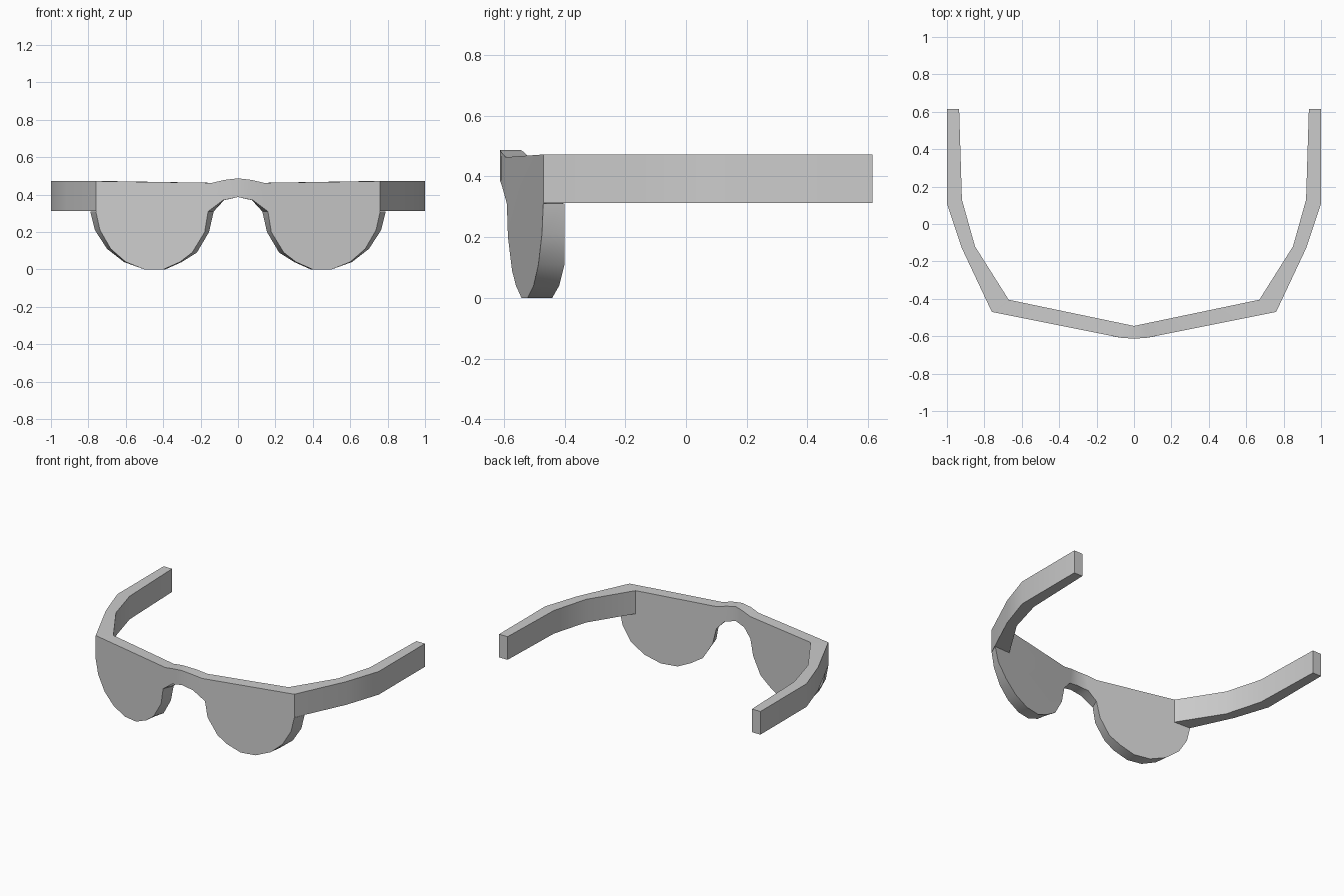
import bpy, bmesh
from math import radians

if "Cube" in bpy.data.objects:
    bpy.data.objects.remove(bpy.data.objects["Cube"])


def finish(name, bm):
    """Weld, turn normals outward, mirror across x = 0 and shade."""
    bmesh.ops.remove_doubles(bm, verts=bm.verts, dist=0.0005)
    bmesh.ops.recalc_face_normals(bm, faces=bm.faces)
    mesh = bpy.data.meshes.new(name)
    bm.to_mesh(mesh)
    bm.free()
    ob = bpy.data.objects.new(name, mesh)
    bpy.context.collection.objects.link(ob)
    mod = ob.modifiers.new("mirror", 'MIRROR')
    mod.merge_threshold = 0.001
    bpy.ops.object.select_all(action='DESELECT')
    ob.select_set(True)
    bpy.context.view_layer.objects.active = ob
    bpy.ops.object.shade_smooth_by_angle(angle=radians(30))
    return ob


# Front and back surfaces of the lens panel in plan
def y_front(x):
    return -0.59 + 0.2 * (x - 0.16) if x > 0.13 else -0.613 + 1.0 * x * x


def y_back(x):
    return min(-0.545 + 0.209 * x, -0.40)


# Lens panel and bridge: half outline as (front x, back x, z), from the
# top centre to the nose, round the lens and up to the hinge
top = [(0, 0, 0.487), (0.07, 0.06, 0.479), (0.14, 0.13, 0.463)]
nose = [(0, 0, 0.387), (0.08, 0.075, 0.37), (0.16, 0.13, 0.31)]
lens = [(0.178, 0.155, 0.2), (0.245, 0.22, 0.09), (0.31, 0.30, 0.04),
        (0.40, 0.39, 0), (0.50, 0.50, 0), (0.60, 0.61, 0.04),
        (0.68, 0.70, 0.11), (0.738, 0.765, 0.21), (0.76, 0.79, 0.31),
        (0.76, 0.67, 0.31), (0.76, 0.67, 0.472)]

bm = bmesh.new()


def pair(p):
    fx, bx, z = p
    return (bm.verts.new((fx, y_front(fx), z)),
            bm.verts.new((bx, y_back(bx), z)))


T, N, L = ([pair(p) for p in pts] for pts in (top, nose, lens))
for side in (0, 1):
    for i in range(2):
        bm.faces.new([T[i][side], T[i + 1][side], N[i + 1][side], N[i][side]])
    bm.faces.new([v[side] for v in [T[2], N[2]] + L])
rim = N + L + T[::-1]
for a, b in zip(rim, rim[1:]):
    bm.faces.new([a[0], b[0], b[1], a[1]])
finish("lens_panel", bm)

# Temple arms: plan outline swept between two heights
outer = [(0.76, -0.47), (0.92, -0.13), (1.0, 0.11), (1.0, 0.615)]
inner = [(0.67, -0.405), (0.85, -0.12), (0.92, 0.13), (0.935, 0.615)]
bm = bmesh.new()
rings = [[bm.verts.new((x, y, z)) for (x, y), z in
          ((o, 0.312), (o, 0.472), (i, 0.472), (i, 0.312))]
         for o, i in zip(outer, inner)]
for a, b in zip(rings, rings[1:]):
    for k in range(4):
        j = (k + 1) % 4
        bm.faces.new([a[k], a[j], b[j], b[k]])
bm.faces.new(rings[0])
bm.faces.new(rings[-1])
finish("temple_arms", bm)
